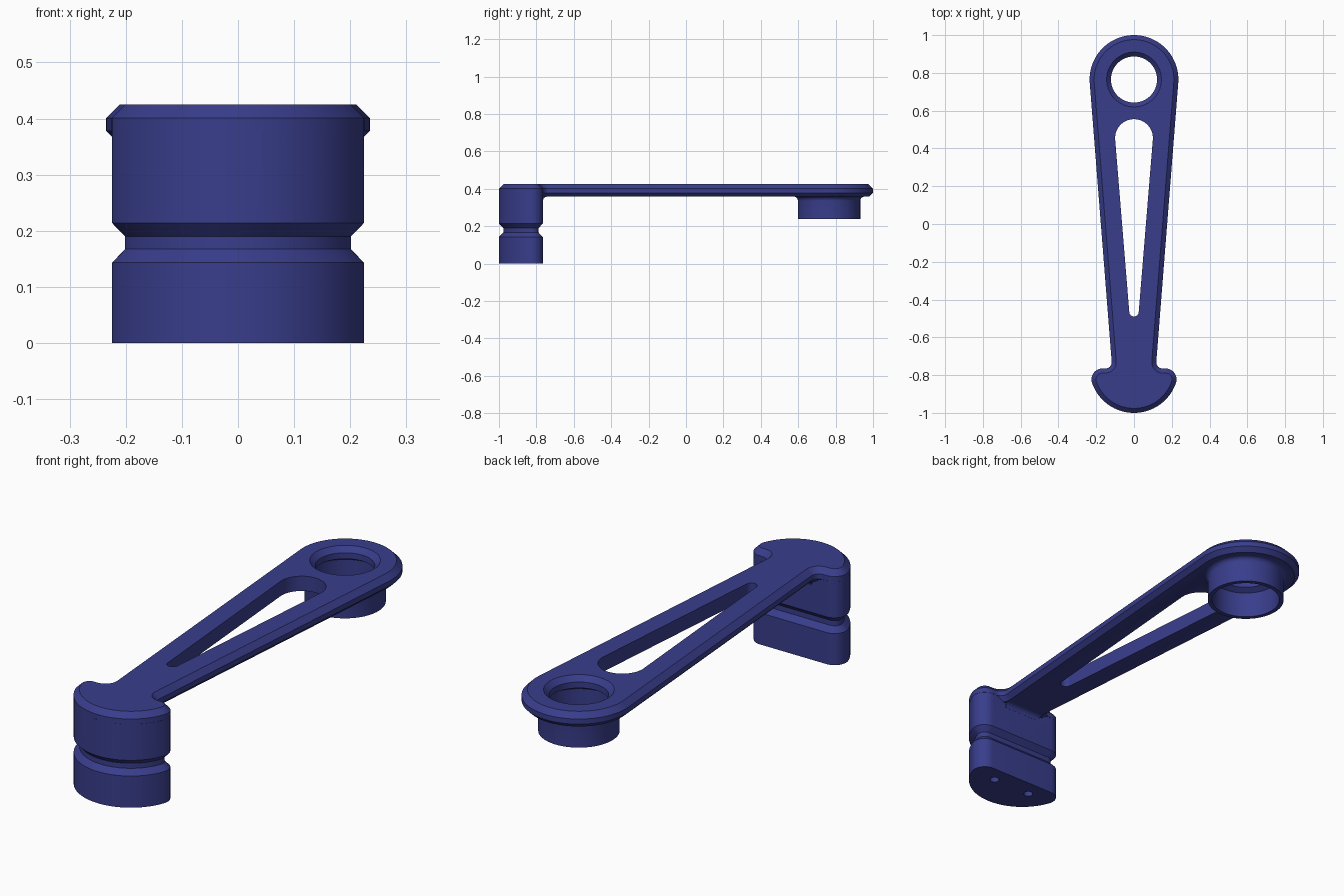
import bpy, bmesh
from math import sin, cos, asin, atan2, sqrt, radians, pi

if "Cube" in bpy.data.objects:
    bpy.data.objects.remove(bpy.data.objects["Cube"])

blue = bpy.data.materials.new("deep_blue")
blue.diffuse_color = (0.04, 0.047, 0.26, 1)
blue.use_nodes = True
blue.node_tree.nodes["Principled BSDF"].inputs["Base Color"].default_value = blue.diffuse_color

R = 0.235                 # radius of the ring end and of the post front
RY, PY = 0.765, -0.765    # ring centre, flat back of the post
TILT = radians(-4.5)      # taper of the arm sides
NECK, CORNER = 0.033, 0.058


def arc(cx, cy, r, a0, a1, n):
    return [(cx + r * cos(a0 + (a1 - a0) * i / n), cy + r * sin(a0 + (a1 - a0) * i / n))
            for i in range(n + 1)]


def mirrored(half):
    """Close a right-hand half outline with its mirror image."""
    return half + [(-x, y) for x, y in reversed(half) if abs(x) > 1e-5]


def post_half(off):
    hx = sqrt((R - CORNER) ** 2 - CORNER ** 2)
    end = atan2(-CORNER, hx)
    return (arc(hx, PY - CORNER, CORNER - off, pi / 2, end, 12)
            + arc(0, PY, R - off, end, -pi / 2, 32)[1:])


def arm_outline(off):
    fy = PY + NECK
    fx = (R + NECK - (fy - RY) * sin(TILT)) / cos(TILT)
    return mirrored(arc(0, RY, R - off, pi / 2, TILT, 36)
                    + arc(fx, fy, NECK + off, pi + TILT, 1.5 * pi, 10)
                    + post_half(off))


def post_outline(off):
    return mirrored(post_half(off))


def circle(cx, cy, r, n=72):
    return arc(cx, cy, r, 0, 2 * pi, n)[:-1]


def loft(name, layers):
    """Solid through stacked rings, each (outline, z)."""
    bm = bmesh.new()
    rings = [[bm.verts.new((x, y, z)) for x, y in pts] for pts, z in layers]
    n = len(rings[0])
    for a, b in zip(rings, rings[1:]):
        for i in range(n):
            bm.faces.new((a[i], a[(i + 1) % n], b[(i + 1) % n], b[i]))
    bm.faces.new(rings[0])
    bm.faces.new(rings[-1])
    bmesh.ops.recalc_face_normals(bm, faces=bm.faces[:])
    me = bpy.data.meshes.new(name)
    bm.to_mesh(me)
    bm.free()
    me.materials.append(blue)
    ob = bpy.data.objects.new(name, me)
    bpy.context.collection.objects.link(ob)
    return ob


def combine(target, tool, operation):
    bpy.context.view_layer.objects.active = target
    mod = target.modifiers.new("combine", 'BOOLEAN')
    mod.operation, mod.solver, mod.object = operation, 'EXACT', tool
    bpy.ops.object.modifier_apply(modifier=mod.name)
    bpy.data.objects.remove(tool)


# Tapered arm with the post cap, chamfered above and below
handle = loft("crank_handle", [(arm_outline(o), z) for o, z in
                               [(0.02, 0.358), (0, 0.378), (0, 0.401), (0.024, 0.425)]])

# Post with a V groove all round
E = 0.0005
post = loft("post", [(post_outline(o), z) for o, z in
                     [(E, 0), (E, 0.143), (0.024, 0.167), (0.024, 0.19), (E, 0.214), (E, 0.39)]])
combine(handle, post, 'UNION')

# Collar under the ring, flaring into the arm
flare = [(0.167 + 0.023 * (1 - cos(t)), 0.336 + 0.023 * sin(t))
         for t in [i * pi / 12 for i in range(7)]]
collar = loft("collar", [(circle(0, RY, r), z) for r, z in
                         [(0.167, 0.24)] + flare + [(0.19, 0.37)]])
combine(handle, collar, 'UNION')

# Fillet where the underside of the arm meets the post
F = 0.024
curve = [(PY + F - F * cos(t), 0.3585 - F + F * sin(t)) for t in [i * pi / 12 for i in range(7)]]
section = curve + [(PY + F, 0.37), (PY - 0.02, 0.37), (PY - 0.02, 0.3585 - F)]
fillet = loft("fillet", [(section, -0.095), (section, 0.095)])
for v in fillet.data.vertices:            # stand the section upright across x
    y, z, x = v.co
    v.co = (x, y, z)
combine(handle, fillet, 'UNION')

# Stepped bore through the ring and collar
bore = loft("bore", [(circle(0, RY, r), z) for r, z in
                     [(0.148, 0.2), (0.148, 0.36), (0.122, 0.375), (0.122, 0.402), (0.155, 0.435)]])
combine(handle, bore, 'DIFFERENCE')

# Tapered slot along the arm
r0, r1, y0, y1 = 0.1, 0.025, 0.455, -0.465
lean = -asin((r0 - r1) / (y0 - y1))
slot_pts = mirrored(arc(0, y0, r0, pi / 2, lean, 20) + arc(0, y1, r1, lean, -pi / 2, 12))
combine(handle, loft("slot", [(slot_pts, 0.3), (slot_pts, 0.5)]), 'DIFFERENCE')

# Pin holes in the foot of the post
for s in (-1, 1):
    pin = circle(s * 0.097, -0.84, 0.02, 24)
    combine(handle, loft("pin_hole", [(pin, -0.05), (pin, 0.1)]), 'DIFFERENCE')

bpy.ops.object.select_all(action='DESELECT')
handle.select_set(True)
bpy.context.view_layer.objects.active = handle
bpy.ops.object.shade_smooth_by_angle(angle=radians(30))
